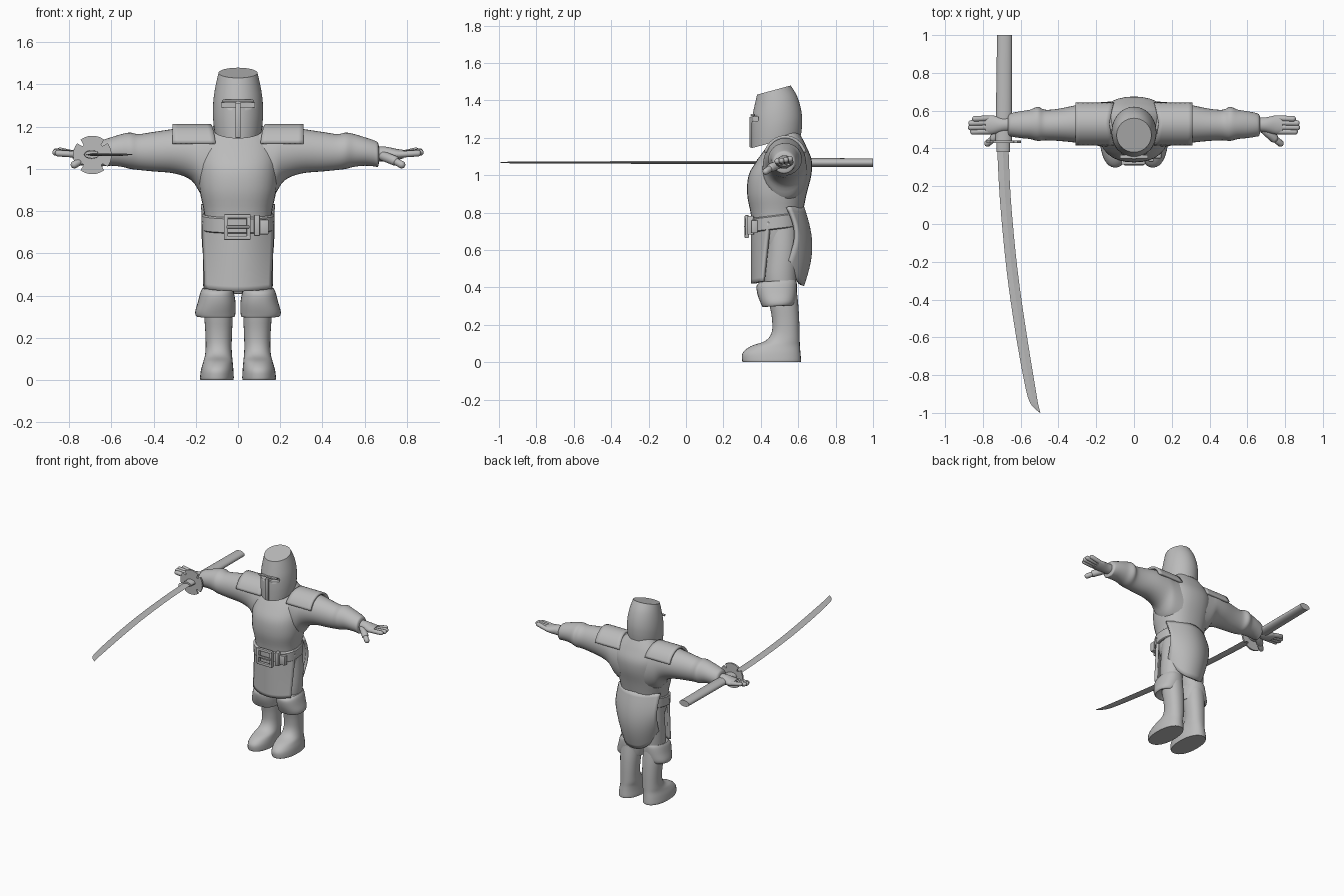
import bpy, bmesh, math
from mathutils import Vector

if "Cube" in bpy.data.objects:
    bpy.data.objects.remove(bpy.data.objects["Cube"], do_unlink=True)

grey = bpy.data.materials.new("plain grey")
grey.use_nodes = True
grey.diffuse_color = (0.5, 0.5, 0.5, 1)
grey.node_tree.nodes["Principled BSDF"].inputs["Base Color"].default_value = (0.5, 0.5, 0.5, 1)


def finish(name, bm, mirror=False, thick=0, cutter=None, angle=35):
    bmesh.ops.recalc_face_normals(bm, faces=bm.faces[:])
    me = bpy.data.meshes.new(name)
    bm.to_mesh(me)
    bm.free()
    ob = bpy.data.objects.new(name, me)
    bpy.context.scene.collection.objects.link(ob)
    me.materials.append(grey)
    if thick:
        m = ob.modifiers.new("thickness", 'SOLIDIFY')
        m.thickness, m.offset = thick, 0
    if mirror:
        m = ob.modifiers.new("mirror", 'MIRROR')
        m.use_mirror_merge = False
    if cutter:
        m = ob.modifiers.new("cut", 'BOOLEAN')
        m.object, m.operation = cutter, 'DIFFERENCE'
    bpy.ops.object.select_all(action='DESELECT')
    ob.select_set(True)
    bpy.context.view_layer.objects.active = ob
    bpy.ops.object.shade_smooth_by_angle(angle=math.radians(angle))
    return ob


def spline(rows, steps):
    """Smooth curve through the given cross-section rows."""
    out = []
    for i in range(len(rows) - 1):
        a, b, c, d = rows[max(i - 1, 0)], rows[i], rows[i + 1], rows[min(i + 2, len(rows) - 1)]
        for s in range(steps):
            t = s / steps
            out.append([q + t * (r - p) / 2 + t * t * (p - 2.5 * q + 2 * r - w / 2)
                        + t ** 3 * (1.5 * q - p / 2 - 1.5 * r + w / 2)
                        for p, q, r, w in zip(a, b, c, d)])
    return out + [rows[-1]]


def loft(name, axis, rows, n=32, steps=4, power=2.0, shear=0, **kw):
    """Rows are (position, a min, a max, b min, b max) along an axis."""
    bm = bmesh.new()
    rings = []
    for t, a0, a1, b0, b1 in spline(rows, steps):
        ring = []
        for k in range(n):
            c, s = math.cos(math.tau * k / n), math.sin(math.tau * k / n)
            a = (a0 + a1) / 2 + (a1 - a0) / 2 * math.copysign(abs(c) ** (2 / power), c)
            db = (b1 - b0) / 2 * math.copysign(abs(s) ** (2 / power), s)
            b = (b0 + b1) / 2 + db
            co = {'x': (t, a, b), 'y': (a, t, b), 'z': (a, b, t + shear * db)}[axis]
            ring.append(bm.verts.new(co))
        rings.append(ring)
    for r, q in zip(rings, rings[1:]):
        for k in range(n):
            bm.faces.new((r[k - 1], r[k], q[k], q[k - 1]))
    bm.faces.new(rings[0])
    bm.faces.new(rings[-1])
    return finish(name, bm, **kw)


def sheet(name, f, nu=20, nv=14, thick=0.02, **kw):
    """Plate whose point at u in -1..1 and v in 0..1 is f(u, v)."""
    bm = bmesh.new()
    g = [[bm.verts.new(f(2 * i / nu - 1, j / nv)) for i in range(nu + 1)] for j in range(nv + 1)]
    for j in range(nv):
        for i in range(nu):
            bm.faces.new((g[j][i], g[j][i + 1], g[j + 1][i + 1], g[j + 1][i]))
    return finish(name, bm, thick=thick, **kw)


def boxes(name, items, bevel=0.005, **kw):
    """Items are (centre, size)."""
    bm = bmesh.new()
    for c, size in items:
        for v in bmesh.ops.create_cube(bm, size=1)["verts"]:
            v.co = Vector(c) + Vector([p * q for p, q in zip(v.co, size)])
    if bevel:
        bmesh.ops.bevel(bm, geom=bm.edges[:], offset=bevel, segments=2, affect='EDGES', profile=0.5)
    return finish(name, bm, **kw)


def capsules(name, items, **kw):
    """Items are (start, end, radius)."""
    bm = bmesh.new()
    for p, q, r in items:
        p, q = Vector(p), Vector(q)
        rot = (q - p).to_track_quat('Z', 'Y')
        for v in bmesh.ops.create_uvsphere(bm, u_segments=12, v_segments=9, radius=r)["verts"]:
            v.co = rot @ v.co + (q if v.co.z > 0 else p)
    return finish(name, bm, **kw)


# Torso, arms and legs
loft("torso", 'z', [(.60, -.14, .14, .40, .60), (.70, -.155, .155, .36, .61), (.80, -.162, .162, .345, .625),
                    (.90, -.182, .182, .327, .645), (1.0, -.19, .19, .335, .67), (1.08, -.19, .19, .38, .672),
                    (1.15, -.165, .165, .43, .645), (1.2, -.12, .12, .46, .62), (1.25, -.07, .07, .48, .59)],
     power=2.3)
loft("arms", 'x', [(.10, .41, .65, .84, 1.20), (.17, .41, .645, .875, 1.205), (.22, .42, .64, .945, 1.20),
                   (.30, .43, .63, .978, 1.19), (.40, .44, .61, .988, 1.175), (.47, .443, .605, .995, 1.165),
                   (.51, .44, .62, 1.0, 1.172), (.55, .45, .605, 1.01, 1.165), (.60, .455, .597, 1.015, 1.15),
                   (.645, .462, .588, 1.012, 1.135), (.662, .467, .58, 1.01, 1.125), (.668, .485, .565, 1.03, 1.105)],
     mirror=True)
loft("thighs", 'z', [(.36, .03, .155, .44, .585), (.45, .015, .165, .42, .59), (.60, .005, .165, .43, .60),
                     (.75, 0, .155, .43, .60)], mirror=True)

# Hands
loft("palms", 'x', [(.65, .49, .565, 1.035, 1.105), (.70, .485, .565, 1.035, 1.105),
                    (.75, .475, .575, 1.042, 1.095), (.785, .478, .572, 1.05, 1.09)], mirror=True)
fingers = [((.76, .49 + .023 * i, 1.068), (.852 + reach, .488 + .023 * i, 1.074 + .004 * i), .0155)
           for i, reach in enumerate((.0, .012, .01, -.01))]
capsules("fingers", fingers + [((.69, .50, 1.06), (.74, .455, 1.04), .024),
                               ((.74, .455, 1.04), (.775, .427, 1.02), .018)], mirror=True)

# Boots with flared cuffs
loft("boots", 'z', [(0, .022, .178, .305, .613), (.012, .02, .18, .30, .615), (.05, .022, .175, .303, .612),
                    (.085, .025, .165, .345, .609), (.115, .028, .157, .425, .608), (.16, .03, .153, .458, .607),
                    (.23, .028, .155, .46, .605), (.31, .025, .16, .447, .60), (.40, .03, .16, .44, .59)],
     power=2.2, mirror=True)
loft("boot_cuffs", 'z', [(.33, .04, .15, .45, .58), (.30, .018, .19, .415, .575), (.32, .012, .203, .40, .585),
                         (.37, .012, .19, .382, .592), (.415, .02, .178, .378, .592), (.435, .025, .168, .40, .585)],
     power=2.3, shear=.06, mirror=True)

# Tunic skirts, front and back
sheet("front_skirt", lambda u, v: ((.165 - .012 * v) * u, .358 + (.09 - .035 * v) * u * u,
                                   .75 - (.33 - .012 * u * u) * v))
sheet("back_skirt", lambda u, v: (.168 * u * (1 - .12 * v ** 3), .622 + .043 * math.sin(math.pi * v) - .08 * u * u,
                                  .83 - (.42 - .13 * abs(u) ** 3) * v))

# Belt and buckle
loft("belt", 'z', [(.71, -.166, .166, .345, .615), (.715, -.172, .172, .337, .622), (.78, -.172, .172, .335, .622),
                   (.786, -.166, .166, .345, .615)], steps=1, power=2.3, shear=.12)
boxes("buckle", [((-.057, .325, .725), (.02, .022, .12)), ((.05, .327, .725), (.02, .022, .12)),
                 ((-.003, .325, .776), (.125, .022, .02)), ((-.003, .325, .673), (.125, .022, .02)),
                 ((0, .318, .725), (.11, .014, .014))])
boxes("belt_loop", [((.09, .346, .732), (.028, .035, .1)), ((.12, .365, .725), (.05, .035, .07))])

# Shoulder plates
sheet("shoulder_plates", lambda u, v: (.22 + .09 * u - .012 * abs(2 * v - 1) * (1 - u),
                                       .53 - .115 * math.cos(math.radians(22 + 136 * v)),
                                       1.07 + .135 * math.sin(math.radians(22 + 136 * v))),
      nu=8, nv=20, thick=.016, mirror=True)

# Helmet with eye slits and nose bar
slits = boxes("eye_slit_cutter", [((s * .045, .36, 1.302), (.064, .09, .024)) for s in (-1, 1)], bevel=0)
slits.hide_render = True
slits.hide_set(True)
loft("helmet", 'z', [(1.18, -.112, .112, .35, .615), (1.225, -.117, .117, .349, .62), (1.28, -.119, .119, .349, .62),
                     (1.34, -.115, .115, .353, .61), (1.40, -.105, .105, .366, .59), (1.455, -.092, .092, .38, .56)],
     n=48, shear=.27, cutter=slits)
boxes("nose_bar", [((0, .352, 1.23), (.024, .024, .165)), ((0, .356, 1.322), (.15, .02, .012))], bevel=.004)

# Curved sword: grip, notched guard, collar and blade
loft("sword_grip", 'y', [(.43, -.733, -.647, 1.042, 1.092), (1.0, -.725, -.645, 1.044, 1.09)], n=20, steps=1)
loft("sword_collar", 'y', [(.38, -.727, -.657, 1.05, 1.086), (.43, -.729, -.657, 1.048, 1.088)], n=16, steps=1)
loft("sword_blade", 'y', [(.42, -.725, -.665, 1.06, 1.076), (.13, -.71, -.652, 1.061, 1.075),
                          (-.24, -.675, -.617, 1.061, 1.075), (-.56, -.63, -.572, 1.062, 1.074),
                          (-.85, -.578, -.525, 1.062, 1.074), (-.95, -.548, -.508, 1.064, 1.072),
                          (-.997, -.502, -.496, 1.067, 1.069)], n=4, angle=15)
bm = bmesh.new()
rim = []
for k in range(96):
    a = math.tau * k / 96
    off = abs((a + math.pi / 4) % (math.pi / 2) - math.pi / 4 - 0)
    notch = .028 if abs(off - math.pi / 4) < .11 else 0
    r = .091 - notch
    rim.append(bm.verts.new((-.69 + r * math.cos(a), .43, 1.066 + r * math.sin(a))))
face = bm.faces.new(rim)
moved = bmesh.ops.extrude_face_region(bm, geom=[face])["geom"]
for v in moved:
    if isinstance(v, bmesh.types.BMVert):
        v.co.y += .012
finish("sword_guard", bm)
